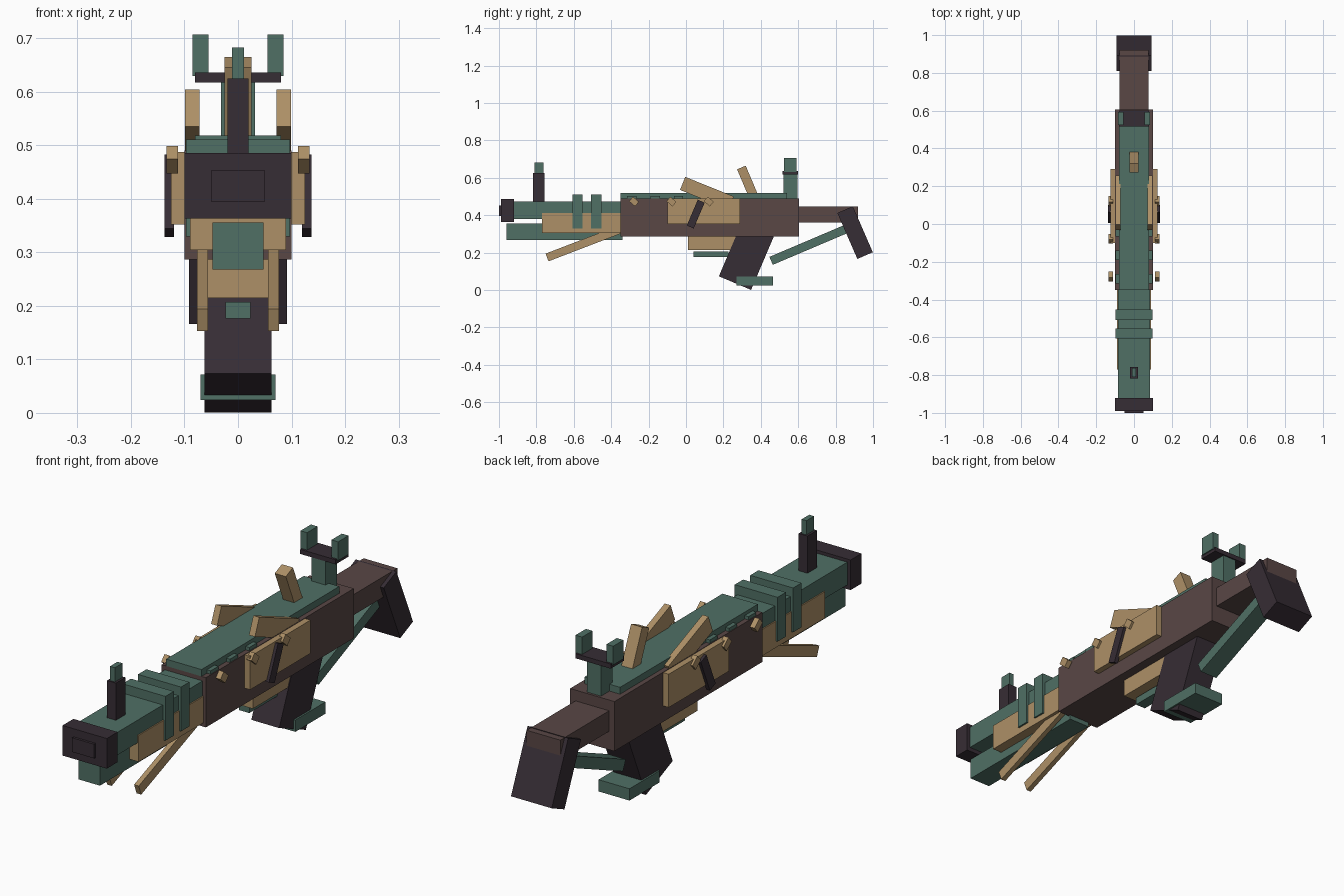
import bpy, bmesh
from math import radians, cos, sin
from mathutils import Matrix, Vector

cube = bpy.data.objects.get("Cube")
if cube:
    bpy.data.objects.remove(cube, do_unlink=True)


def material(name, rgb):
    m = bpy.data.materials.new(name)
    m.use_nodes = True
    colour = (*rgb, 1)
    m.diffuse_color = colour
    bsdf = m.node_tree.nodes["Principled BSDF"]
    bsdf.inputs["Base Color"].default_value = colour
    bsdf.inputs["Roughness"].default_value = 0.8
    return m


GREEN = material("muted green", (0.08, 0.16, 0.13))
TAN = material("tan", (0.42, 0.28, 0.135))
DARK = material("dark plum", (0.037, 0.026, 0.035))
BROWN = material("brown", (0.10, 0.063, 0.06))


def tilted(name, mat, x, centre, size, angle=0):
    """Box spanning x, centred at (y, z), turned about the x axis."""
    bm = bmesh.new()
    bmesh.ops.create_cube(bm, size=1)
    scale = Matrix.Diagonal((x[1] - x[0], size[0], size[1], 1))
    bmesh.ops.transform(bm, matrix=scale, verts=bm.verts)
    mesh = bpy.data.meshes.new(name)
    bm.to_mesh(mesh)
    bm.free()
    mesh.materials.append(mat)
    obj = bpy.data.objects.new(name, mesh)
    obj.location = Vector(((x[0] + x[1]) / 2, *centre))
    obj.rotation_euler.x = radians(angle)
    bpy.context.collection.objects.link(obj)
    return obj


def box(name, mat, x, y, z):
    """Upright box from its spans; a single x means a half width."""
    span = x if isinstance(x, tuple) else (-x, x)
    return tilted(name, mat, span, ((y[0] + y[1]) / 2, (z[0] + z[1]) / 2),
                  (y[1] - y[0], z[1] - z[0]))


def beam(name, mat, x, start, length, thick, angle):
    """Tilted bar running from the middle of one end."""
    a = radians(angle)
    centre = (start[0] + cos(a) * length / 2, start[1] + sin(a) * length / 2)
    return tilted(name, mat, x, centre, (length, thick), angle)


# Body
box("receiver", BROWN, 0.10, (-0.35, 0.605), (0.287, 0.49))
box("top_cover", GREEN, 0.08, (-0.35, 0.54), (0.47, 0.518))

# Barrel group
box("barrel", GREEN, 0.085, (-0.93, -0.34), (0.38, 0.473))
box("lower_tube", GREEN, 0.048, (-0.96, -0.34), (0.268, 0.356))
box("handguard", TAN, 0.09, (-0.77, -0.34), (0.304, 0.412))
box("muzzle", DARK, 0.10, (-0.99, -0.92), (0.363, 0.486))
box("muzzle_plate", DARK, 0.05, (-1.0, -0.985), (0.395, 0.453))
for i, y in enumerate((-0.58, -0.48)):
    box(f"barrel_band_{i + 1}", GREEN, 0.097, (y - 0.027, y + 0.027), (0.33, 0.511))

# Sights
box("front_sight_post", DARK, 0.02, (-0.817, -0.756), (0.46, 0.625))
box("front_sight_tip", GREEN, 0.011, (-0.811, -0.762), (0.62, 0.683))
box("rear_sight_post", GREEN, 0.032, (0.52, 0.595), (0.48, 0.62))
box("rear_sight_bar", DARK, 0.08, (0.516, 0.6), (0.617, 0.636))

# Charging handle on the top
beam("charging_handle", TAN, (-0.025, 0.025), (0.296, 0.655), 0.2, 0.05, -67)

# Stock
box("stock", BROWN, 0.076, (0.6, 0.92), (0.362, 0.446))
tilted("butt_plate", DARK, (-0.092, 0.092), (0.904, 0.307), (0.09, 0.268), 23.5)
beam("stock_strut", GREEN, (-0.04, 0.04), (0.455, 0.156), 0.46, 0.046, 23)

# Grip and magazine
beam("grip", DARK, (-0.063, 0.063), (0.262, 0.037), 0.32, 0.187, 67)
box("grip_base", GREEN, 0.07, (0.27, 0.465), (0.024, 0.072))
box("magazine", TAN, 0.06, (0.01, 0.292), (0.215, 0.3))
box("trigger_plate", GREEN, 0.023, (0.04, 0.228), (0.176, 0.207))

# Paired side parts
for side, s in (("left", 1), ("right", -1)):
    def span(a, b):
        return tuple(sorted((s * a, s * b)))

    box(f"{side}_rear_sight_ear", GREEN, span(0.055, 0.085), (0.525, 0.592), (0.63, 0.707))
    box(f"{side}_side_plate", TAN, span(0.095, 0.125), (-0.1, 0.29), (0.352, 0.488))
    beam(f"{side}_flap", TAN, span(0.072, 0.099), (-0.018, 0.57), 0.28, 0.075, -22)
    tilted(f"{side}_lever", DARK, span(0.12, 0.137), (0.052, 0.406), (0.04, 0.15), -23)
    beam(f"{side}_bipod_leg", TAN, span(0.056, 0.077), (-0.743, 0.174), 0.5, 0.044, 21)
    for i, y in enumerate((-0.278, -0.078, 0.122)):
        tilted(f"{side}_knob_{i + 1}", TAN, span(0.112, 0.134), (y, 0.473), (0.042, 0.032), -41)
    for i, y in enumerate((-0.29, -0.165, -0.04)):
        box(f"{side}_cover_tab_{i + 1}", GREEN, span(0.078, 0.097),
            (y - 0.025, y + 0.025), (0.48, 0.504))
